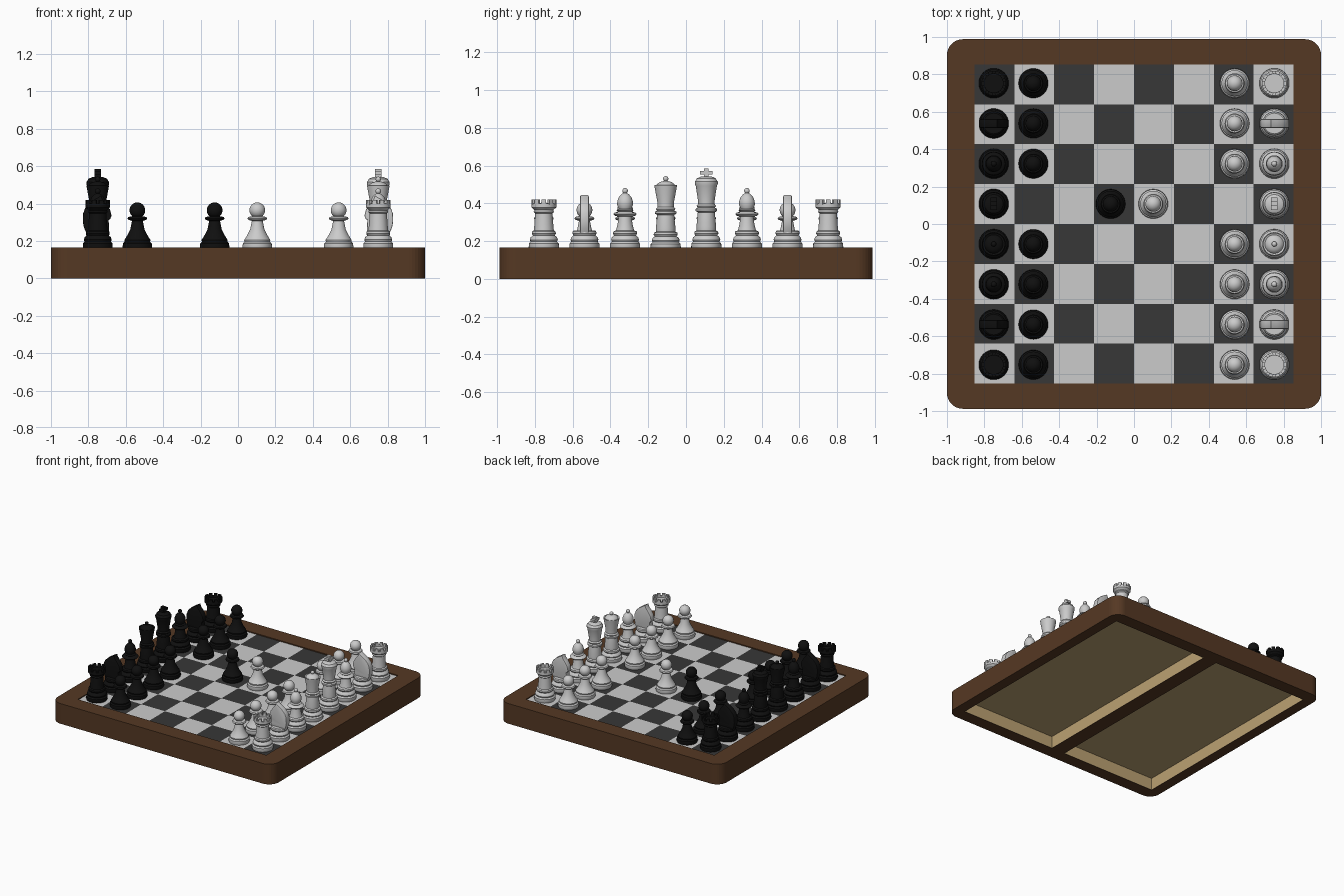
import bpy, bmesh
from math import pi, sin, cos, radians
from mathutils import Matrix, Vector

if "Cube" in bpy.data.objects:
    bpy.data.objects.remove(bpy.data.objects["Cube"])

TOP = 0.157          # height of the playing surface
SQ = 0.2133          # size of one square


def material(name, r, g, b):
    m = bpy.data.materials.new(name)
    m.diffuse_color = (r, g, b, 1)
    m.use_nodes = True
    m.node_tree.nodes["Principled BSDF"].inputs["Base Color"].default_value = m.diffuse_color
    return m


WOOD = material("dark_wood", 0.091, 0.04, 0.017)
TAN = material("tan_lining", 0.50, 0.36, 0.17)
LIGHT_SQ = material("light_square", 0.58, 0.58, 0.58)
DARK_SQ = material("dark_square", 0.038, 0.038, 0.038)
WHITE = material("white_piece", 0.56, 0.56, 0.56)
BLACK = material("black_piece", 0.005, 0.005, 0.005)


def add_object(name, mesh):
    ob = bpy.data.objects.new(name, mesh)
    bpy.context.collection.objects.link(ob)
    return ob


def finish(name, bm, *mats):
    me = bpy.data.meshes.new(name)
    bm.to_mesh(me)
    bm.free()
    for m in mats:
        me.materials.append(m)
    return me


def box(bm, lo, hi, rot=Matrix()):
    lo, hi = Vector(lo), Vector(hi)
    m = rot @ Matrix.Translation((lo + hi) / 2) @ Matrix.Diagonal((*(hi - lo), 1))
    bmesh.ops.create_cube(bm, size=1, matrix=m)


def box_object(name, lo, hi, mat):
    bm = bmesh.new()
    box(bm, lo, hi)
    return add_object(name, finish(name, bm, mat))


# Board: rounded slab with a shallow tray on top and two pockets below
bm = bmesh.new()
box(bm, (-1, -0.988, 0), (1, 0.988, 0.165))
upright = [e for e in bm.edges if abs(e.verts[0].co.z - e.verts[1].co.z) > 0.1]
bmesh.ops.bevel(bm, geom=upright, offset=0.085, segments=8, profile=0.5, affect='EDGES')
bmesh.ops.recalc_face_normals(bm, faces=bm.faces)
board = add_object("board_frame", finish("board_frame", bm, WOOD))
H = 4 * SQ
POCKETS = [((-0.915, -0.885, 0), (-0.06, 0.885, 0.1)), ((0.06, -0.885, 0), (0.915, 0.885, 0.1))]
cuts = [((-H, -H, TOP - 0.002), (H, H, 0.3))]
cuts += [((a[0], a[1], -0.1), b) for a, b in POCKETS]
bpy.context.view_layer.objects.active = board
for lo, hi in cuts:
    cutter = box_object("cutter", lo, hi, WOOD)
    cutter.hide_render = True
    mod = board.modifiers.new("cut", 'BOOLEAN')
    mod.operation, mod.object = 'DIFFERENCE', cutter
    bpy.ops.object.modifier_apply(modifier=mod.name)
    bpy.data.objects.remove(cutter)

# Tan lining inside each pocket, open at the bottom
for lo, hi in POCKETS:
    bm = bmesh.new()
    e = Vector((0.002, 0.002, 0))
    box(bm, Vector(lo) + e, Vector(hi) - e - Vector((0, 0, 0.002)))
    bmesh.ops.recalc_face_normals(bm, faces=bm.faces)
    bmesh.ops.delete(bm, geom=[f for f in bm.faces if f.normal.z < -0.5], context='FACES')
    bmesh.ops.reverse_faces(bm, faces=bm.faces)
    add_object("pocket_lining", finish("pocket_lining", bm, TAN))

# Checkered playing surface, light at the near left corner's neighbour
bm = bmesh.new()
for i in range(8):
    for j in range(8):
        x, y = -H + i * SQ, -H + j * SQ
        f = bm.faces.new([bm.verts.new((x + a * SQ, y + b * SQ, TOP))
                          for a, b in ((0, 0), (1, 0), (1, 1), (0, 1))])
        f.material_index = (i + j) % 2
bmesh.ops.remove_doubles(bm, verts=bm.verts, dist=1e-4)
add_object("squares", finish("squares", bm, LIGHT_SQ, DARK_SQ))


# Turned profiles (radius, height)
def ball(r, z, start=-60, steps=9):
    angles = [radians(start + (90 - start) * k / steps) for k in range(steps + 1)]
    return [(max(r * cos(a), 0), z + r * sin(a)) for a in angles]


BASE = [(0, 0), (.076, 0), (.08, .01), (.079, .03), (.07, .04), (.074, .05), (.07, .063),
        (.058, .073), (.064, .083), (.062, .094)]
ROYAL = BASE + [(.051, .1), (.052, .12), (.045, .195), (.056, .202), (.056, .214), (.046, .22),
                (.052, .23), (.043, .24)]
PROFILES = {
    "pawn": [(0, 0), (.075, 0), (.079, .01), (.077, .03), (.068, .038), (.07, .048), (.062, .06),
             (.053, .075), (.038, .105), (.029, .15), (.048, .156), (.053, .163), (.048, .171),
             (.028, .175)] + ball(.042, .207, -50),
    "rook": BASE + [(.053, .1), (.05, .13), (.046, .19), (.054, .197), (.05, .207), (.066, .222),
                    (.066, .243), (.05, .243), (.05, .232), (0, .232)],
    "knight": BASE + [(.055, .1), (0, .1)],
    "bishop": BASE + [(.048, .1), (.04, .13), (.034, .172), (.055, .178), (.062, .186), (.055, .194),
                      (.035, .199), (.045, .207), (.033, .214), (.042, .235), (.041, .255),
                      (.033, .276), (.02, .291), (.009, .297)] + ball(.015, .309),
    "queen": [(r, z * .93) for r, z in ROYAL] + [(.044, .25), (.058, .325), (.06, .34), (.05, .336),
                      (.046, .345), (.03, .356), (.01, .361)] + ball(.014, .373),
    "king": ROYAL + [(.045, .265), (.056, .335), (.061, .347), (.061, .358), (.055, .366),
                     (.05, .375), (.03, .384), (0, .386)],
}
# Side outline of the horse head, facing -x
HEAD = [(.06, .085), (.074, .115), (.08, .15), (.078, .19), (.066, .222), (.04, .25), (.012, .268),
        (-.018, .286), (-.026, .264), (-.045, .242), (-.065, .212), (-.074, .178), (-.066, .158),
        (-.058, .155), (-.06, .125), (-.062, .085)]


def piece_mesh(kind, colour, mat):
    bm = bmesh.new()
    vs = [bm.verts.new((r, 0, z)) for r, z in PROFILES[kind]]
    es = [bm.edges.new(p) for p in zip(vs, vs[1:])]
    bmesh.ops.spin(bm, geom=vs + es, cent=(0, 0, 0), axis=(0, 0, 1), angle=2 * pi, steps=32)
    bmesh.ops.remove_doubles(bm, verts=bm.verts, dist=1e-5)
    if kind == "rook":      # battlements
        for k in range(10):
            box(bm, (.05, -.012, .236), (.066, .012, .263), Matrix.Rotation(k * pi / 5, 4, 'Z'))
    elif kind == "king":    # cross
        box(bm, (-.017, -.012, .375), (.017, .012, .428))
        box(bm, (-.017, -.033, .395), (.017, .033, .414))
    elif kind == "knight":  # extruded, bevelled head
        f = bm.faces.new([bm.verts.new((x, -.023, z)) for x, z in HEAD])
        out = bmesh.ops.extrude_face_region(bm, geom=[f])["geom"]
        bmesh.ops.translate(bm, vec=(0, .046, 0), verts=[v for v in out if isinstance(v, bmesh.types.BMVert)])
        cap = [g for g in out if isinstance(g, bmesh.types.BMFace)][0]
        rim = list(set(f.edges) | set(cap.edges))
        bmesh.ops.bevel(bm, geom=rim, offset=.005, segments=2, profile=.5, affect='EDGES')
    bmesh.ops.recalc_face_normals(bm, faces=bm.faces)
    return finish(colour + "_" + kind, bm, mat)


# Set out both armies, each with the king's pawn advanced
ORDER = ["rook", "knight", "bishop", "queen", "king", "bishop", "knight", "rook"]
for colour, mat, side in (("white", WHITE, 1), ("black", BLACK, -1)):
    meshes = {k: piece_mesh(k, colour, mat) for k in PROFILES}
    for me in meshes.values():
        tmp = add_object("tmp", me)
        bpy.ops.object.select_all(action='DESELECT')
        tmp.select_set(True)
        bpy.context.view_layer.objects.active = tmp
        bpy.ops.object.shade_smooth_by_angle(angle=radians(35))
        bpy.data.objects.remove(tmp)
    for n, kind in enumerate(ORDER):
        y = (n - 3.5) * 0.215
        pawn_x = (0.103 if side > 0 else -0.125) if n == 4 else side * 0.538
        for k, x in ((kind, side * 0.75), ("pawn", pawn_x)):
            ob = add_object(colour + "_" + k, meshes[k])
            ob.location = (x, y, TOP)
            ob.rotation_euler.z = 0 if side > 0 else pi
